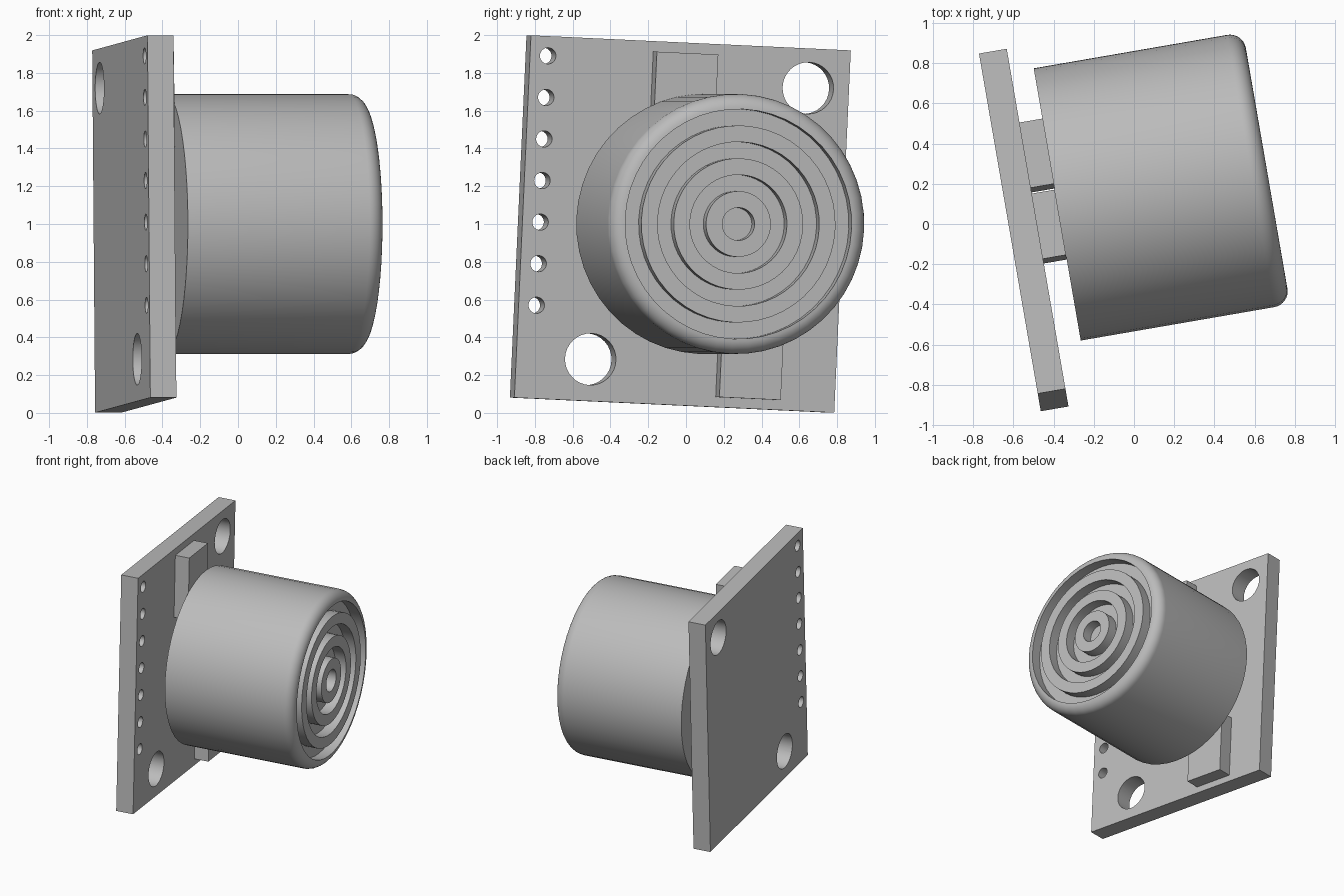
import bpy, bmesh, math
from mathutils import Matrix, Vector

if "Cube" in bpy.data.objects:
    bpy.data.objects.remove(bpy.data.objects["Cube"])

GREY = (0.5, 0.5, 0.5, 1)
grey = bpy.data.materials.new("plain grey")
grey.use_nodes = True
grey.diffuse_color = GREY
grey.node_tree.nodes["Principled BSDF"].inputs["Base Color"].default_value = GREY

# Board frame: x is the board normal, y runs across, z runs up the board
FRAME = (Matrix.Translation((-0.48, -0.018, 1.0))
         @ Matrix.Rotation(math.radians(9.8), 4, 'Z')
         @ Matrix.Rotation(math.radians(-2.66), 4, 'X'))
THICK, GAP = 0.14, 0.116


def finish(name, bm):
    bmesh.ops.recalc_face_normals(bm, faces=bm.faces)
    mesh = bpy.data.meshes.new(name)
    bm.to_mesh(mesh)
    bm.free()
    mesh.materials.append(grey)
    obj = bpy.data.objects.new(name, mesh)
    bpy.context.collection.objects.link(obj)
    obj.matrix_world = FRAME
    return obj


def smooth(obj):
    bpy.ops.object.select_all(action='DESELECT')
    obj.select_set(True)
    bpy.context.view_layer.objects.active = obj
    bpy.ops.object.shade_smooth_by_angle(angle=math.radians(30))


def box(name, x, y, z):
    bm = bmesh.new()
    centre = Vector([sum(r) / 2 for r in (x, y, z)])
    size = [r[1] - r[0] for r in (x, y, z)]
    bmesh.ops.create_cube(bm, size=1, matrix=Matrix.Translation(centre) @ Matrix.Diagonal((*size, 1)))
    return finish(name, bm)


# Circuit board with a pin row and two mounting holes
board = box("board", (-THICK, 0), (-0.86, 0.86), (-0.96, 0.96))
holes = [(-0.764, -0.466 + 0.2203 * i, 0.043) for i in range(7)]
holes += [(0.64, 0.75, 0.137), (-0.461, -0.738, 0.137)]
bm = bmesh.new()
for y, z, r in holes:
    place = Matrix.Translation((-THICK / 2, y, z)) @ Matrix.Rotation(math.pi / 2, 4, 'Y')
    bmesh.ops.create_cone(bm, cap_ends=True, segments=32, radius1=r, radius2=r,
                          depth=THICK * 2, matrix=place)
cutter = finish("hole_cutter", bm)
cutter.hide_render = True
cut = board.modifiers.new("holes", 'BOOLEAN')
cut.operation, cut.solver, cut.object = 'DIFFERENCE', 'EXACT', cutter
bpy.context.view_layer.objects.active = board
bpy.ops.object.modifier_apply(modifier=cut.name)
bpy.data.objects.remove(cutter)
smooth(board)

# Two small blocks between board and drum
box("upper_block", (0, GAP), (-0.2, 0.13), (0.4, 0.904))
box("lower_block", (0, GAP), (0.22, 0.55), (-0.907, -0.4))

# Drum: profile of (height, radius) turned about the board normal
RADIUS, TIP, FILLET, DEPTH = 0.6885, 1.174, 0.08, 0.087
profile = [(GAP, 0), (GAP, RADIUS)]
for i in range(9):
    a = math.pi / 2 * i / 8
    profile.append((TIP - FILLET + FILLET * math.sin(a), RADIUS - FILLET + FILLET * math.cos(a)))
# Concentric grooves: the face steps between tip and groove floor
step = (RADIUS - FILLET) / 7
for i in range(7, 0, -1):
    low, high = TIP - DEPTH, TIP
    ends = (high, low) if i % 2 else (low, high)
    if i < 7:
        profile.append((ends[0], i * step))
    profile.append((ends[1], i * step))
profile.append((TIP - DEPTH, 0))

bm = bmesh.new()
CENTRE_Y, CENTRE_Z = 0.097, 0.0045
verts = [bm.verts.new((x, CENTRE_Y, CENTRE_Z + r)) for x, r in profile]
edges = [bm.edges.new(pair) for pair in zip(verts, verts[1:])]
bmesh.ops.spin(bm, geom=verts + edges, cent=(0, CENTRE_Y, CENTRE_Z), axis=(1, 0, 0),
               angle=2 * math.pi, steps=48, use_duplicate=False)
bmesh.ops.remove_doubles(bm, verts=bm.verts, dist=0.0005)
smooth(finish("drum", bm))
